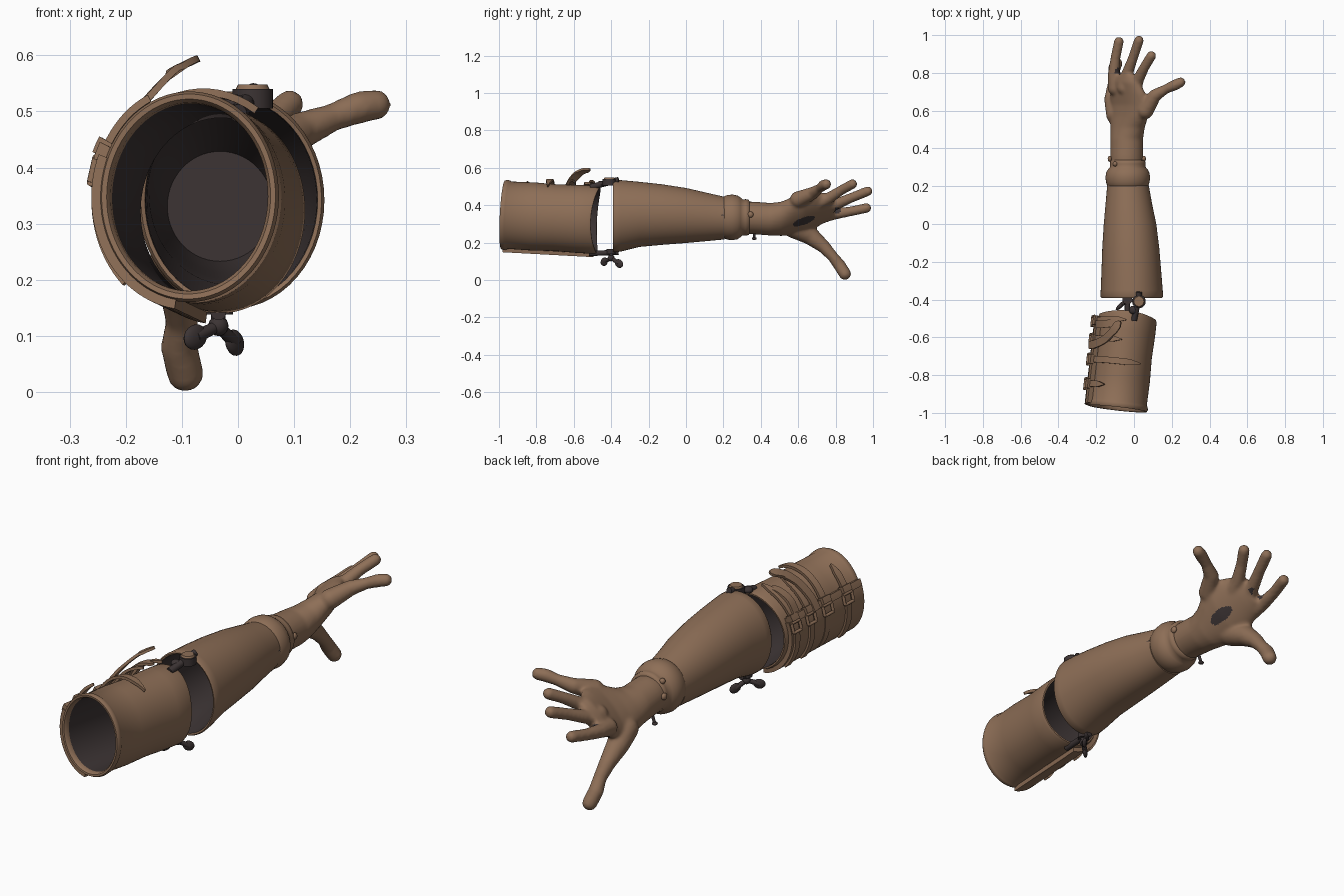
import bpy, bmesh, math
from mathutils import Vector

if "Cube" in bpy.data.objects:
    bpy.data.objects.remove(bpy.data.objects["Cube"])


def material(name, col):
    m = bpy.data.materials.new(name)
    m.diffuse_color = (*col, 1)
    m.use_nodes = True
    m.node_tree.nodes["Principled BSDF"].inputs["Base Color"].default_value = m.diffuse_color
    return m


TAN = material("tan_leather", (0.27, 0.158, 0.095))
DARK = material("dark_metal_and_lining", (0.045, 0.034, 0.034))


def finish(name, bm, mats, angle=40):
    bmesh.ops.recalc_face_normals(bm, faces=bm.faces[:])
    me = bpy.data.meshes.new(name)
    bm.to_mesh(me)
    bm.free()
    for m in mats:
        me.materials.append(m)
    ob = bpy.data.objects.new(name, me)
    bpy.context.collection.objects.link(ob)
    bpy.ops.object.select_all(action='DESELECT')
    ob.select_set(True)
    bpy.context.view_layer.objects.active = ob
    bpy.ops.object.shade_smooth_by_angle(angle=math.radians(angle))
    return ob


def skin(bm, rings, dark_from=10**6, loop=False):
    """Bridge rings of points; bands from dark_from onward get material 1."""
    vs = [[bm.verts.new(p) for p in r] for r in rings]
    n = len(vs[0])
    for i in range(len(vs) if loop else len(vs) - 1):
        a, b = vs[i], vs[(i + 1) % len(vs)]
        for j in range(n):
            f = bm.faces.new((a[j], a[(j + 1) % n], b[(j + 1) % n], b[j]))
            f.material_index = int(dark_from <= i < len(vs) - 1)
    if not loop:
        bm.faces.new(vs[0])
        bm.faces.new(vs[-1]).material_index = int(dark_from < 10**6)


def loft(name, rings, mats, dark_from=10**6, loop=False, angle=40):
    bm = bmesh.new()
    skin(bm, rings, dark_from, loop)
    return finish(name, bm, mats, angle)


def ellipse(y, cx, cz, rx, rz, turn=0.0, n=56):
    c, s = math.cos(turn), math.sin(turn)
    out = []
    for i in range(n):
        t = 2 * math.pi * i / n
        a, b = rx * math.cos(t), rz * math.sin(t)
        out.append(Vector((cx + a * c - b * s, y, cz + a * s + b * c)))
    return out


def ball(bm, p, r, scale=(1, 1, 1), rot=None, seg=18):
    p, rings = Vector(p), []
    for i in range(11):
        h = math.pi * (i + .25) / 10.5
        ring = []
        for j in range(seg):
            t = 2 * math.pi * j / seg
            v = Vector((math.sin(h) * math.cos(t) * scale[0],
                        math.sin(h) * math.sin(t) * scale[1], math.cos(h) * scale[2])) * r
            ring.append(p + (rot @ v if rot else v))
        rings.append(ring)
    skin(bm, rings)


def rod(bm, a, b, r, r2=None, seg=20):
    a, b = Vector(a), Vector(b)
    q = (b - a).to_track_quat('Z', 'Y')
    ts = [2 * math.pi * j / seg for j in range(seg)]
    skin(bm, [[c + q @ Vector((k * math.cos(t), k * math.sin(t), 0)) for t in ts]
              for c, k in ((a, r), (b, r if r2 is None else r2))])


# Forearm shell: outer stations, rolled rim, dark lining
stations = [(.205, -.032, .331, .110, .114), (.1, -.027, .338, .124, .131),
            (0, -.021, .345, .139, .147), (-.13, -.017, .350, .151, .162),
            (-.25, -.014, .351, .158, .174), (-.35, -.012, .343, .164, .191),
            (-.382, -.012, .342, .166, .194)]
rings = [ellipse(*s) for s in stations]
rings += [ellipse(-.391, -.012, .342, .161, .189), ellipse(-.388, -.012, .342, .154, .182)]
rings += [ellipse(y + .004, x, z, a - .014, b - .014) for y, x, z, a, b in stations[::-1]]
rings[-1] = ellipse(.19, -.032, .331, .094, .098)
loft("forearm_shell", rings, [TAN, DARK], dark_from=8)

# Wrist ring
prof = [(.195, .106), (.205, .113), (.222, .119), (.248, .122), (.275, .117),
        (.292, .106), (.303, .096), (.318, .097), (.335, .095), (.34, .085)]
loft("wrist_ring", [ellipse(y, -.033, .335, r * .97, r) for y, r in prof], [TAN], angle=60)

# Hand: palm loft plus finger chains, fused by remeshing
bm = bmesh.new()
D45 = math.radians(46)
skin(bm, [ellipse(y, x, z, a, b, D45, 40) for y, x, z, a, b in [
    (.29, -.038, .333, .086, .086), (.36, -.039, .332, .088, .086),
    (.45, -.039, .325, .090, .084), (.51, -.034, .327, .104, .076),
    (.57, -.026, .342, .130, .065), (.63, -.022, .357, .138, .056),
    (.69, -.032, .373, .125, .048), (.75, -.043, .388, .098, .042),
    (.79, -.048, .393, .070, .030)]])
digits = [
    [(.06, .60, .43, .045), (.11, .68, .465, .034), (.17, .715, .490, .025),
     (.215, .735, .507, .029), (.246, .75, .512, .027)],
    [(.0, .70, .41, .04), (.02, .76, .435, .031), (.055, .83, .48, .026), (.092, .89, .513, .026)],
    [(-.05, .72, .39, .04), (-.038, .79, .40, .031), (-.005, .88, .438, .026), (.026, .972, .475, .026)],
    [(-.1, .72, .34, .04), (-.108, .79, .353, .031), (-.098, .88, .367, .026), (-.08, .966, .385, .026)],
    [(-.09, .58, .28, .058), (-.108, .66, .24, .05), (-.105, .735, .18, .036),
     (-.1, .785, .125, .029), (-.105, .82, .08, .033), (-.094, .85, .033, .033)],
]
for d in digits:
    for p in d:
        ball(bm, p[:3], p[3])
    for p, q in zip(d, d[1:]):
        rod(bm, p[:3], q[:3], p[3], q[3])
raw = finish("hand_raw", bm, [TAN])
mod = raw.modifiers.new("fuse", 'REMESH')
mod.mode = 'VOXEL'
mod.voxel_size = .008
sm = raw.modifiers.new("soften", 'SMOOTH')
sm.iterations = 6
dg = bpy.context.evaluated_depsgraph_get()
hm = bpy.data.meshes.new_from_object(raw.evaluated_get(dg))
bpy.data.objects.remove(raw)
bm = bmesh.new()
bm.from_mesh(hm)
bpy.data.meshes.remove(hm)
bm.normal_update()
for f in bm.faces:  # worn dark patches on the palm side
    c = f.calc_center_median()
    dy, dz = c.y - .63, c.z - .315
    p, q = dy * .94 + dz * .34, dz * .94 - dy * .34
    spot = (p / .062) ** 2 + (q / .019) ** 2 < 1
    spot = spot or ((c.y - .81) / .017) ** 2 + ((c.z - .372) / .017) ** 2 < 1
    f.material_index = int(spot and f.normal.x > .15)
finish("hand", bm, [TAN, DARK], 80)

# Upper arm cuff: tilted axis frame
A, B = Vector((-.087, -.968, .348)), Vector((-.03, -.468, .321))
AX = (B - A).normalized()
U = Vector((AX.y, -AX.x, 0)).normalized()
V = U.cross(AX)


def cuff(s, ang, off=0.0):
    t = math.radians(ang)
    dip = -.025 * math.cos(t) ** 2 * max(0, s - .5) * 2
    return (A.lerp(B, s) + AX * dip + U * ((.153 + off) * math.cos(t))
            + V * ((.180 + off) * math.sin(t)))


prof = [(.0, -.012), (-.018, -.006), (-.02, .003), (.0, .008), (.03, .006), (.05, 0),
        (.3, .002), (.55, -.002), (.8, .002), (.97, .002), (1, -.003), (1, -.01),
        (.97, -.013), (.5, -.013), (.03, -.013)]
loft("upper_arm_cuff", [[cuff(s, 5 * i, off) for i in range(72)] for s, off in prof],
     [TAN, DARK], dark_from=11, loop=True)


def band(name, s0, s1, a0, a1, off, th, tip=False, n=28):
    """Strap lying on the cuff surface, optionally pointed at its first end."""
    rings = []
    for i in range(n + 1):
        a = a0 + (a1 - a0) * i / n
        k = min(1, .15 + i / 4) if tip else 1
        m, h = (s0 + s1) / 2, (s1 - s0) / 2 * k
        rings.append([cuff(m - h, a, off), cuff(m + h, a, off),
                      cuff(m + h, a, off + th), cuff(m - h, a, off + th)])
    return loft(name, rings, [TAN])


# Overlapping flap and seam edge on the left side
band("cuff_flap", -.01, .96, 158, 262, .002, .02)
band("cuff_seam_edge", 0, .95, 152, 161, .002, .027, n=6)

# Straps with keepers and buckles
for i, (s, a0) in enumerate([(.2, 118), (.46, 57), (.69, 96), (.9, 92)]):
    band(f"strap_{i}", s - .033, s + .033, a0, 226, .019 if a0 > 60 else .012, .013, tip=True)
    band(f"strap_keeper_{i}", s - .05, s + .05, 150, 158, .014, .03, n=4)
    bm = bmesh.new()
    for ds in (-.055, .055):
        rod(bm, cuff(s + ds, 160, .034), cuff(s + ds, 172, .034), .007, seg=10)
    for a in (160, 172):
        rod(bm, cuff(s - .055, a, .034), cuff(s + .055, a, .034), .007, seg=10)
    finish(f"buckle_{i}", bm, [TAN])


def ribbon(name, pts, w, th):
    """Loose strap tail: smooth path with rectangular section."""
    pts = [Vector(p) for p in pts]
    rings, n = [], 24
    for i in range(n + 1):
        t = i / n * (len(pts) - 1)
        k = min(int(t), len(pts) - 2)
        f = t - k
        p0, p1, p2, p3 = (pts[max(0, min(len(pts) - 1, k + j))] for j in (-1, 0, 1, 2))
        c = .5 * (2 * p1 + (p2 - p0) * f + (2 * p0 - 5 * p1 + 4 * p2 - p3) * f * f
                  + (3 * p1 - p0 - 3 * p2 + p3) * f ** 3)
        d = (p2 - p1).normalized()
        side = (Vector((0, 1, 0)) - d * d.y).normalized()
        nor = side.cross(d)
        h = w / 2 * min(1, .35 + (n - i) / 4)
        rings.append([c + side * h + nor * th, c - side * h + nor * th,
                      c - side * h - nor * th, c + side * h - nor * th])
    loft(name, rings, [TAN])


ribbon("loose_strap_tail", [(-.235, -.64, .41), (-.205, -.635, .465), (-.155, -.61, .53),
                            (-.11, -.565, .575), (-.075, -.515, .592)], .042, .006)
ribbon("short_strap_tail", [(-.2, -.53, .43), (-.17, -.53, .48), (-.12, -.525, .512),
                            (-.075, -.52, .518)], .04, .006)

# Elbow hinges bridging the gap, top and bottom
bm = bmesh.new()
rod(bm, (.0, -.51, .497), (.012, -.45, .512), .016)
rod(bm, (.012, -.45, .512), (.028, -.36, .535), .016)
rod(bm, (.026, -.41, .505), (.026, -.41, .540), .036, seg=28)
ball(bm, (-.005, -.455, .515), .022, (1, 1, .7))
rod(bm, (-.035, -.52, .142), (-.035, -.36, .148), .014)
rod(bm, (-.035, -.40, .165), (-.035, -.40, .138), .026, seg=28)
finish("elbow_hinges", bm, [DARK])
bm = bmesh.new()
rod(bm, (.026, -.41, .538), (.026, -.41, .548), .031, .026, 28)
finish("hinge_cap", bm, [TAN])

# Wing bolt under the elbow
bm = bmesh.new()
c = Vector((-.035, -.40, .118))
rod(bm, (-.035, -.40, .15), c, .013)
ball(bm, c, .018)
for tip in (Vector((-.076, -.437, .098)), Vector((-.006, -.358, .088))):
    rod(bm, c, tip, .010, .012)
    ball(bm, tip, .026, (1.05, .4, .85), (tip - c).to_track_quat('X', 'Z'))
finish("wing_bolt", bm, [DARK])

# Small wrist fittings
bm = bmesh.new()
rod(bm, (.079, .13, .355), (.071, .2, .345), .008, seg=10)
rod(bm, (-.075, .365, .27), (-.092, .365, .225), .007, seg=10)
ball(bm, (-.093, .365, .222), .013, (1, 1, .6))
finish("wrist_fittings", bm, [DARK])
bm = bmesh.new()
for x in (-.128, .052):
    ball(bm, (x, .345, .35), .016, (.7, 1, 1))
ball(bm, (-.1, .318, .405), .013)
finish("wrist_studs", bm, [TAN])
